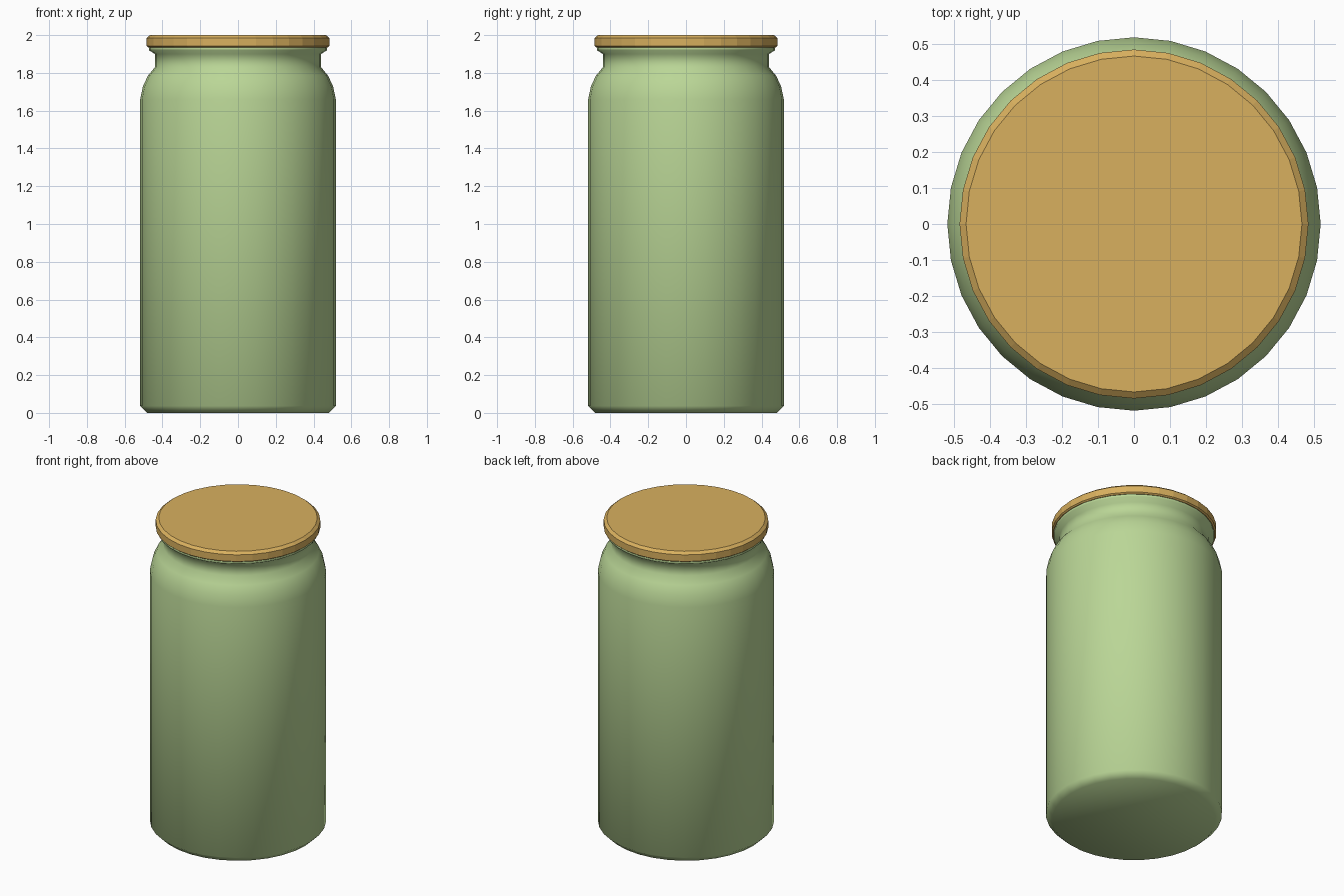
import bpy, bmesh, math

if "Cube" in bpy.data.objects:
    bpy.data.objects.remove(bpy.data.objects["Cube"])

SIDES = 32


def material(name, srgb):
    lin = [c / 12.92 if c <= 0.04045 else ((c + 0.055) / 1.055) ** 2.4 for c in srgb]
    m = bpy.data.materials.new(name)
    m.diffuse_color = (*lin, 1.0)
    m.use_nodes = True
    m.node_tree.nodes["Principled BSDF"].inputs["Base Color"].default_value = m.diffuse_color
    return m


def lathe(name, profile, mat, smooth):
    """Revolve (radius, z) points, listed bottom to top, and cap both ends."""
    bm = bmesh.new()
    rings = []
    for r, z in profile:
        rings.append([bm.verts.new((r * math.cos(2 * math.pi * i / SIDES),
                                    r * math.sin(2 * math.pi * i / SIDES), z))
                      for i in range(SIDES)])
    for low, high in zip(rings, rings[1:]):
        for i in range(SIDES):
            j = (i + 1) % SIDES
            bm.faces.new((low[i], low[j], high[j], high[i]))
    bm.faces.new(rings[0][::-1])
    bm.faces.new(rings[-1])
    for f in bm.faces:
        f.smooth = smooth
    mesh = bpy.data.meshes.new(name)
    bm.to_mesh(mesh)
    bm.free()
    mesh.materials.append(mat)
    obj = bpy.data.objects.new(name, mesh)
    bpy.context.collection.objects.link(obj)
    return obj


green = material("pale green", (0.73, 0.84, 0.59))
tan = material("golden tan", (0.85, 0.69, 0.37))

# Jar body: chamfered foot, straight wall, rounded shoulder, neck and rim
lathe("jar_body", [(0.48, 0.0), (0.518, 0.037), (0.518, 1.66), (0.503, 1.73),
                   (0.477, 1.785), (0.44, 1.83), (0.44, 1.90), (0.472, 1.92),
                   (0.472, 1.94)], green, True)

# Flat disc lid with a small bevel on the top and bottom edges
lathe("lid", [(0.475, 1.935), (0.484, 1.942), (0.484, 1.985), (0.466, 2.0)], tan, False)
